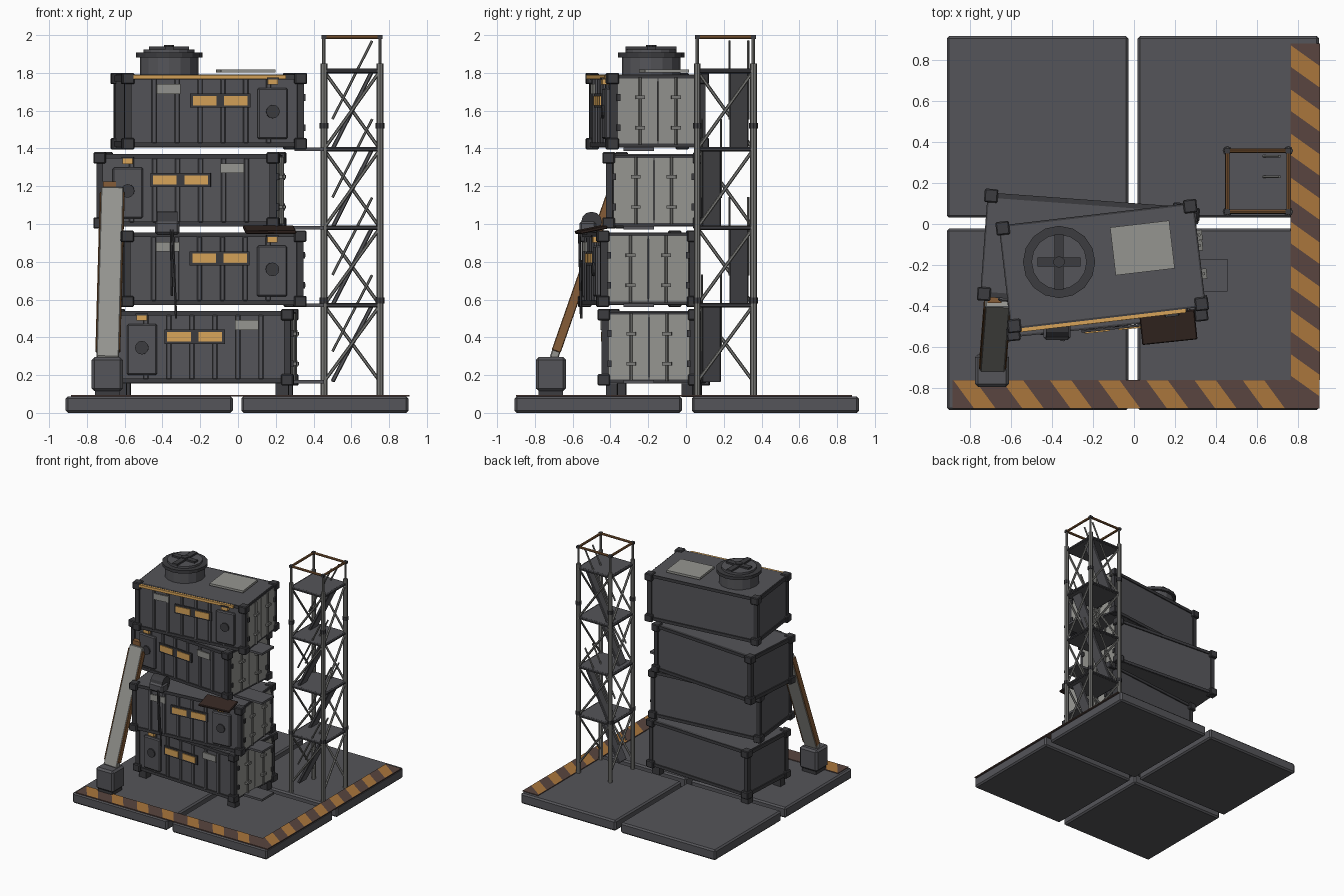
import bpy, bmesh, math
from mathutils import Matrix, Vector

if "Cube" in bpy.data.objects:
    bpy.data.objects.remove(bpy.data.objects["Cube"], do_unlink=True)


def material(name, r, g, b):
    m = bpy.data.materials.new(name)
    m.use_nodes = True
    m.diffuse_color = (r, g, b, 1)
    bsdf = m.node_tree.nodes["Principled BSDF"]
    bsdf.inputs["Base Color"].default_value = (r, g, b, 1)
    bsdf.inputs["Roughness"].default_value = 0.8
    return m


STEEL = material("dark steel", 0.09, 0.09, 0.1)
TRIM = material("black trim", 0.045, 0.045, 0.05)
GREY = material("light grey", 0.3, 0.3, 0.28)
POST = material("post grey", 0.2, 0.2, 0.19)
AMBER = material("amber", 0.68, 0.37, 0.1)
STRIPE = material("hazard orange", 0.4, 0.18, 0.045)
BROWN = material("hazard brown", 0.1, 0.06, 0.05)
RUST = material("rust", 0.24, 0.11, 0.04)
AWNING = material("awning brown", 0.035, 0.02, 0.016)

WORLD = Matrix.Identity(4)


def finish(name, bm, mat, matrix, bevel=0.0):
    mesh = bpy.data.meshes.new(name)
    bm.to_mesh(mesh)
    bm.free()
    mesh.materials.append(mat)
    obj = bpy.data.objects.new(name, mesh)
    bpy.context.collection.objects.link(obj)
    obj.matrix_world = matrix
    if bevel:
        mod = obj.modifiers.new("Bevel", "BEVEL")
        mod.width = bevel
        mod.segments = 1
    return obj


def box(name, size, loc, mat, frame=WORLD, bevel=0.0):
    bm = bmesh.new()
    bmesh.ops.create_cube(bm, size=1)
    bmesh.ops.scale(bm, vec=size, verts=bm.verts)
    return finish(name, bm, mat, frame @ Matrix.Translation(loc), bevel)


def bar(name, p, q, radius, mat, frame=WORLD, sides=8):
    """Cylinder running from p to q."""
    p, q = Vector(p), Vector(q)
    bm = bmesh.new()
    bmesh.ops.create_cone(bm, cap_ends=True, segments=sides, radius1=radius,
                          radius2=radius, depth=(q - p).length)
    turn = (q - p).to_track_quat("Z", "Y").to_matrix().to_4x4()
    return finish(name, bm, mat, frame @ Matrix.Translation((p + q) / 2) @ turn)


def plank(name, p, q, across, width, thick, mat):
    """Flat board from p to q, its width along the across axis."""
    p, q = Vector(p), Vector(q)
    d = (q - p).normalized()
    a = Vector(across)
    a = (a - d * a.dot(d)).normalized()
    turn = Matrix((a, d.cross(a), d)).transposed().to_4x4()
    return box(name, (width, thick, (q - p).length), (0, 0, 0), mat,
               Matrix.Translation((p + q) / 2) @ turn, 0.005)


# Ground slabs
for x in (-0.47, 0.46):
    for y in (-0.465, 0.473):
        box("ground_slab", (0.885, 0.885, 0.088), (x, y, 0.044), STEEL, bevel=0.012)

# Hazard borders with slanted stripes
box("front_hazard_strip", (1.79, 0.14, 0.008), (0.01, -0.83, 0.09), BROWN)
box("side_hazard_strip", (0.145, 1.64, 0.008), (0.835, 0.06, 0.09), BROWN)


def stripes(name, count, step, point):
    bm = bmesh.new()
    for i in range(count):
        t = i * step
        quad = [point(t, 0), point(t + 0.105, 0), point(t + 0.205, 1), point(t + 0.1, 1)]
        face = bm.faces.new([bm.verts.new((x, y, 0.0955)) for x, y in quad])
        face.normal_update()
        if face.normal.z < 0:
            face.normal_flip()
    finish(name, bm, STRIPE, WORLD)


stripes("front_hazard_stripes", 7, 0.235, lambda t, s: (-0.88 + t, -0.762 - 0.136 * s))
stripes("side_hazard_stripes", 8, 0.215, lambda t, s: (0.765 + 0.14 * s, 0.87 - t))


# Shipping containers, with fittings mirrored by side
def container(cx, cy, z, degrees, side):
    f = Matrix.Translation((cx, cy, z)) @ Matrix.Rotation(math.radians(degrees), 4, "Z")
    box("container_body", (0.94, 0.49, 0.385), (0, 0, 0.208), STEEL, f)
    for sx in (-1, 1):
        for h in (0.035, 0.38):
            box("end_rail", (0.03, 0.46, 0.03), (sx * 0.463, 0, h), TRIM, f)
            for sy in (-1, 1):
                box("corner_casting", (0.066, 0.066, 0.06),
                    (sx * 0.46, sy * 0.24, h), TRIM, f, 0.006)
        for sy in (-1, 1):
            box("corner_post", (0.035, 0.035, 0.34), (sx * 0.46, sy * 0.236, 0.208), TRIM, f)
    for sy in (-1, 1):
        for h in (0.03, 0.388):
            box("long_rail", (0.9, 0.025, 0.025), (0, sy * 0.242, h), TRIM, f)

    # Front wall: ribs, sign, plate, hatch and lamp
    for i in range(6):
        box("wall_rib", (0.026, 0.016, 0.34),
            (side * (-0.32 + i * 0.122), -0.25, 0.208), STEEL, f, 0.004)
    box("sign_backing", (0.32, 0.012, 0.075), (side * 0.03, -0.262, 0.263), TRIM, f)
    for sx in (-1, 1):
        box("amber_sign", (0.125, 0.008, 0.05), (side * 0.03 + sx * 0.083, -0.27, 0.263), AMBER, f)
    box("grey_plate", (0.125, 0.01, 0.052), (side * -0.245, -0.262, 0.325), GREY, f)
    box("hatch", (0.16, 0.03, 0.27), (side * 0.31, -0.255, 0.195), STEEL, f, 0.008)
    bar("hatch_wheel", (side * 0.31, -0.265, 0.205), (side * 0.31, -0.28, 0.205),
        0.036, TRIM, f, 12)
    box("hatch_lamp", (0.055, 0.035, 0.028), (side * 0.31, -0.262, 0.362), AMBER, f)
    box("lamp_hood", (0.065, 0.045, 0.01), (side * 0.31, -0.262, 0.381), TRIM, f)

    # Double doors with locking rods
    for sy in (-1, 1):
        box("end_door", (0.016, 0.212, 0.345), (0.471, sy * 0.109, 0.208), GREY, f)
        bar("lock_rod", (0.487, sy * 0.095, 0.03), (0.487, sy * 0.095, 0.385), 0.008, POST, f, 6)
        for h in (0.12, 0.28):
            box("rod_bracket", (0.024, 0.05, 0.018), (0.49, sy * 0.095, h), POST, f)
            box("door_hinge", (0.02, 0.02, 0.035), (0.48, sy * 0.21, h), TRIM, f)
    return f


base = container(-0.185, -0.17, 0.14, -3, -1)
container(-0.155, -0.25, 0.555, 6, 1)
container(-0.255, -0.135, 0.97, -4.2, -1)
top = container(-0.155, -0.205, 1.39, 6.7, 1)

# Feet under the stack
for sx in (-1, 1):
    for sy in (-1, 1):
        box("stack_foot", (0.07, 0.06, 0.07), (sx * 0.43, sy * 0.2, -0.02), TRIM, base)

# Roof fittings
box("roof_amber_strip", (0.82, 0.03, 0.022), (-0.03, -0.258, 0.388), AMBER, top)
box("roof_panel", (0.29, 0.235, 0.018), (0.205, 0.065, 0.42), GREY, top)
fan = Matrix.Translation((-0.365, -0.185, 0))
bar("fan_drum", (0, 0, 1.79), (0, 0, 1.885), 0.155, STEEL, fan, 16)
bar("fan_lid", (0, 0, 1.882), (0, 0, 1.908), 0.176, TRIM, fan, 16)
bar("fan_cap", (0, 0, 1.905), (0, 0, 1.925), 0.135, STEEL, fan, 16)
box("fan_cross", (0.21, 0.045, 0.018), (0, 0, 1.93), TRIM, fan)
box("fan_cross", (0.045, 0.27, 0.018), (0, 0, 1.93), TRIM, fan)
bar("fan_hub", (0, 0, 1.925), (0, 0, 1.948), 0.028, TRIM, fan, 10)

# Leaning prop on its footing
box("prop_footing", (0.165, 0.16, 0.18), (-0.692, -0.715, 0.205), STEEL, bevel=0.015)
box("footing_pad", (0.13, 0.13, 0.04), (-0.692, -0.715, 0.1), TRIM)
foot, head = Vector((-0.69, -0.7, 0.29)), Vector((-0.665, -0.385, 1.19))
plank("leaning_prop", foot, head, (1, 0, 0), 0.12, 0.045, GREY)
for s in (-1, 1):
    shift = Vector((s * 0.062, 0, 0))
    plank("prop_edge", foot.lerp(head, 0.04) + shift, foot.lerp(head, 0.97) + shift,
          (1, 0, 0), 0.008, 0.05, RUST)
box("prop_clamp", (0.07, 0.07, 0.05), (-0.68, -0.35, 1.2), RUST)

# Winch with hanging cables
bar("winch_drum", (-0.43, -0.5, 1.01), (-0.32, -0.5, 1.01), 0.055, TRIM, sides=12)
box("winch_housing", (0.13, 0.09, 0.07), (-0.375, -0.52, 0.98), STEEL, bevel=0.012)
bar("winch_cable", (-0.345, -0.565, 0.97), (-0.328, -0.555, 0.5), 0.007, TRIM, sides=6)
bar("winch_cable", (-0.355, -0.565, 0.97), (-0.35, -0.555, 0.62), 0.006, TRIM, sides=6)

# Awning over the second hatch
plank("awning", (0.16, -0.43, 0.985), (0.175, -0.575, 0.955), (1, 0.12, 0), 0.27, 0.018, AWNING)

# Gangways between stack and tower
levels = [0.165, 0.57, 0.98, 1.395, 1.81]
for h, start in zip(levels, (0.27, 0.32, 0.2, 0.3)):
    box("gangway", (0.455 - start, 0.16, 0.018), ((start + 0.455) / 2, -0.25, h), STEEL)

# Stair tower: posts, collars and railing
xs, ys = (0.455, 0.752), (0.06, 0.357)
corners = [(xs[0], ys[0]), (xs[1], ys[0]), (xs[1], ys[1]), (xs[0], ys[1])]
for i, (x, y) in enumerate(corners):
    nx, ny = corners[(i + 1) % 4]
    bar("tower_post", (x, y, 0.088), (x, y, 1.85), 0.018, POST)
    bar("railing_post", (x, y, 1.85), (x, y, 1.99), 0.009, POST)
    for h in (0.595, 1.52):
        bar("post_collar", (x, y, h - 0.015), (x, y, h + 0.015), 0.023, TRIM)
    bar("top_rail", (x, y, 1.99), (nx, ny, 1.99), 0.01, RUST)
    box("rail_corner", (0.026, 0.026, 0.02), (x, y, 1.99), TRIM)
    # Braces between each pair of levels
    for lo, hi in zip(levels, levels[1:]):
        bar("tower_brace", (x, y, lo), (nx, ny, hi), 0.009, POST, sides=6)
    for h in levels[1:]:
        bar("tower_crossbar", (x, y, h), (nx, ny, h), 0.012, TRIM, sides=6)

# Tower landings and stair flights
for i, h in enumerate(levels):
    if i:
        box("landing", (0.285, 0.285, 0.018), (0.604, 0.208, h), STEEL)
    if i < 4:
        y = 0.28 if i % 2 else 0.135
        up = levels[i + 1]
        plank("stair_flight", (0.5, y, h), (0.71, y, up), (0, 1, 0), 0.1, 0.022, STEEL)
        for s in (-0.05, 0.05):
            bar("handrail", (0.5, y + s, h + 0.16), (0.71, y + s, up + 0.16), 0.007, POST, sides=6)
